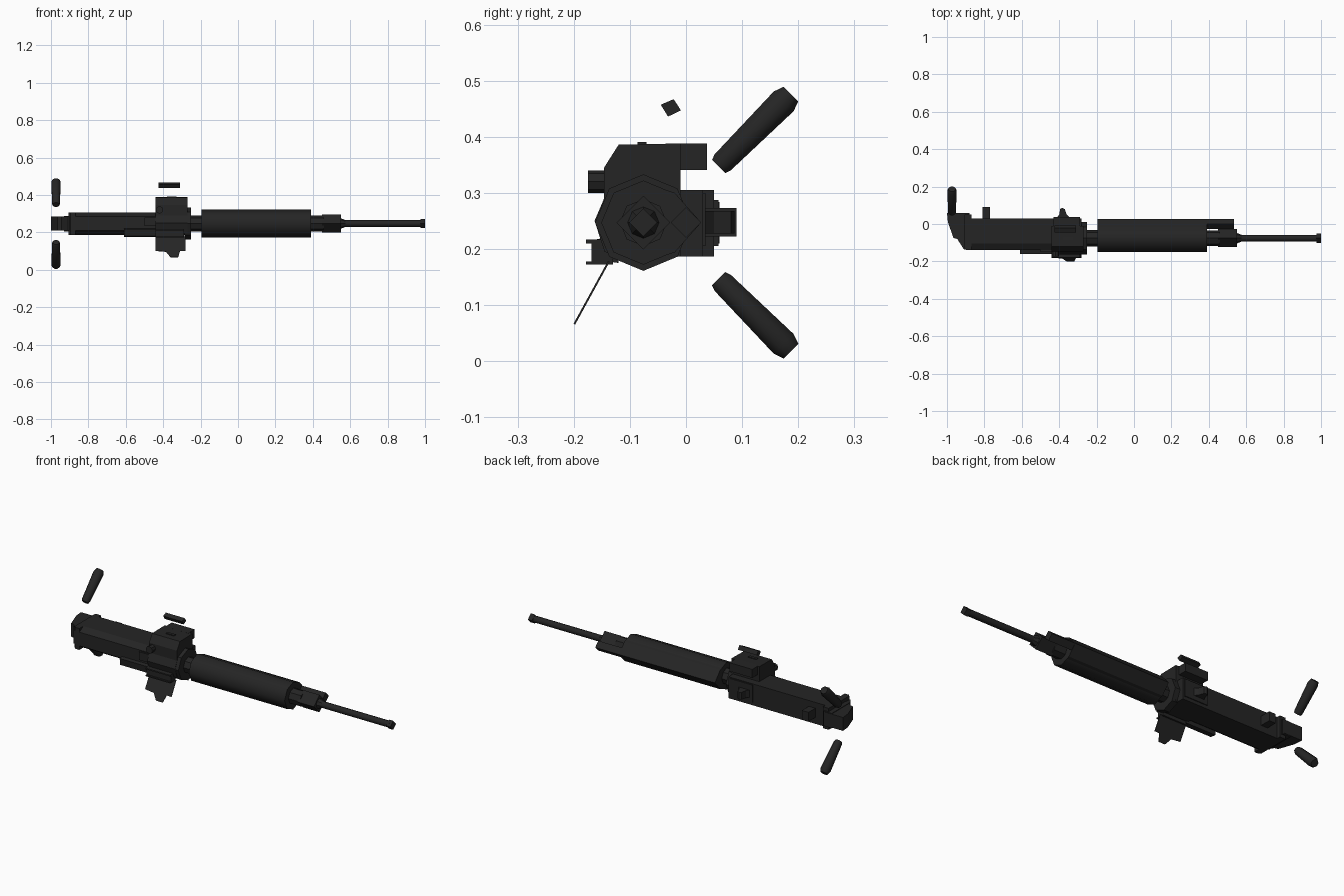
import bpy, bmesh, math
from mathutils import Vector

if "Cube" in bpy.data.objects:
    bpy.data.objects.remove(bpy.data.objects["Cube"])

mat = bpy.data.materials.new("gunmetal black")
mat.diffuse_color = (0.018, 0.018, 0.018, 1)
mat.use_nodes = True
mat.node_tree.nodes["Principled BSDF"].inputs["Base Color"].default_value = mat.diffuse_color

CY, CZ = -0.076, 0.247      # bore axis
MID = 0.247                 # height of the symmetry plane


def loft(name, rings, smooth=False):
    """Skin a list of equal-length point rings and cap both ends."""
    bm = bmesh.new()
    vs = [[bm.verts.new(p) for p in r] for r in rings]
    n = len(vs[0])
    for a, b in zip(vs, vs[1:]):
        for i in range(n):
            bm.faces.new((a[i], a[(i + 1) % n], b[(i + 1) % n], b[i]))
    bm.faces.new(vs[0][::-1])
    bm.faces.new(vs[-1])
    bmesh.ops.recalc_face_normals(bm, faces=bm.faces)
    me = bpy.data.meshes.new(name)
    bm.to_mesh(me)
    bm.free()
    me.materials.append(mat)
    ob = bpy.data.objects.new(name, me)
    bpy.context.collection.objects.link(ob)
    if smooth:
        bpy.ops.object.select_all(action='DESELECT')
        ob.select_set(True)
        bpy.context.view_layer.objects.active = ob
        bpy.ops.object.shade_smooth_by_angle(angle=math.radians(50))
    return ob


def prism_x(name, yz, x0, x1):
    return loft(name, [[(x, y, z) for y, z in yz] for x in (x0, x1)])


def prism_z(name, xy, z0, z1):
    return loft(name, [[(x, y, z) for x, y in xy] for z in (z0, z1)])


def box(name, x0, x1, y0, y1, z0, z1):
    return prism_x(name, [(y0, z0), (y1, z0), (y1, z1), (y0, z1)], x0, x1)


def lathe(name, a, b, prof, n, smooth=False, turn=0.0):
    """Turned part from a to b; prof holds (fraction, radius)."""
    a, b = Vector(a), Vector(b)
    d = (b - a).normalized()
    u = Vector((0, 1, 0)) if abs(d.x) > 0.9 else Vector((1, 0, 0))
    v = d.cross(u)
    ang = [turn + 2 * math.pi * i / n for i in range(n)]
    return loft(name, [[a + (b - a) * t + (u * math.cos(k) + v * math.sin(k)) * r
                        for k in ang] for t, r in prof], smooth)


def rod_x(name, x0, x1, r, n, y=CY, z=CZ, smooth=False):
    return lathe(name, (x0, y, z), (x1, y, z), [(0, r), (1, r)], n, smooth)


# barrel group
rod_x("barrel", 0.5, 0.985, 0.018, 8, smooth=True)
rod_x("muzzle_ring", 0.975, 1.0, 0.025, 4)
rod_x("barrel_collar", 0.38, 0.46, 0.042, 8)
rod_x("barrel_block", 0.45, 0.55, 0.048, 4)
lathe("barrel_cone", (0.55, CY, CZ), (0.575, CY, CZ), [(0, 0.028), (1, 0.018)], 8)
rod_x("barrel_jacket", -0.195, 0.39, 0.075, 8, smooth=True)
rod_x("gas_tube", -0.195, 0.535, 0.027, 4, y=0.0)
prism_x("jacket_bridge", [(-0.05, 0.31), (-0.02, 0.30), (0.027, MID), (-0.02, 0.194),
                          (-0.05, 0.184)], -0.195, 0.39)
rod_x("barrel_neck", -0.26, -0.19, 0.043, 8)
rod_x("front_disc", -0.285, -0.25, 0.086, 8)

# receiver
prism_x("receiver", [(0.03, 0.187), (0.03, 0.305), (-0.105, 0.305), (-0.14, 0.285),
                     (-0.14, 0.21), (-0.105, 0.187)], -0.88, -0.28)
prism_z("receiver_rear", [(-0.87, 0.05), (-0.905, 0.05), (-0.905, -0.13),
                          (-0.895, -0.14), (-0.87, -0.14)], 0.187, 0.305)
prism_z("back_plate", [(-0.885, 0.06), (-1.0, 0.06), (-0.995, 0.01), (-0.965, -0.075),
                       (-0.945, -0.08), (-0.91, -0.135), (-0.885, -0.135)], 0.21, 0.284)
box("back_plate_step", -0.93, -0.88, -0.10, 0.058, 0.205, 0.287)
box("rear_sight", -0.81, -0.77, 0.02, 0.09, 0.222, 0.273)

# side rail with a channel in it
prism_x("side_rail", [(-0.13, 0.172), (-0.178, 0.172), (-0.178, 0.178), (-0.168, 0.178),
                      (-0.168, 0.21), (-0.178, 0.21), (-0.178, 0.217), (-0.13, 0.217)],
        -0.44, -0.29)
prism_x("lower_rail", [(-0.12, 0.175), (-0.155, 0.18), (-0.16, 0.217), (-0.12, 0.225)],
        -0.61, -0.43)

# feed housing
prism_x("feed_housing", [(-0.01, 0.187), (-0.01, 0.388), (-0.12, 0.386), (-0.146, 0.345),
                         (-0.146, 0.29), (-0.163, 0.25), (-0.145, 0.195), (-0.12, 0.187)],
        -0.44, -0.27)
box("feed_tab", -0.43, -0.29, -0.02, 0.037, 0.341, 0.388)
box("feed_top_cover", -0.43, -0.29, -0.05, 0.035, 0.205, 0.30)
box("feed_rib", -0.38, -0.33, -0.086, -0.07, 0.36, 0.391)
lathe("feed_knob", (-0.42, -0.14, 0.32), (-0.42, -0.175, 0.32), [(0, 0.02), (1, 0.02)], 8)
box("feed_latch", -0.5, -0.44, -0.15, -0.12, 0.235, 0.28)
prism_z("front_sight", [(-0.415, 0.03), (-0.40, 0.05), (-0.395, 0.08), (-0.385, 0.086),
                        (-0.37, 0.08), (-0.36, 0.05), (-0.34, 0.03)], 0.228, 0.268)

# hanging plate on the near side
plate = [(-0.44, 0), (-0.28, 0), (-0.28, 0.69), (-0.31, 0.69), (-0.32, 1),
         (-0.36, 1), (-0.385, 0.73), (-0.44, 0.69)]
loft("hanging_plate", [[(x, -0.1375 - 0.0615 * t + o, 0.178 - 0.112 * t - 0.5 * o)
                        for x, t in plate] for o in (-0.0015, 0.0015)])

# loose tilted block above the feed housing
prism_x("tilted_block", [(-0.045, 0.457), (-0.022, 0.467), (-0.009, 0.447),
                         (-0.032, 0.436)], -0.425, -0.31)

# spade grips, mirrored about the bore height
for name, s in (("upper_grip", 1), ("lower_grip", -1)):
    lathe(name, (-0.973, 0.058, MID + s * 0.1), (-0.973, 0.187, MID + s * 0.229),
          [(0, 0.018), (0.06, 0.022), (0.9, 0.027), (1, 0.02)], 8, True, math.pi / 8)
